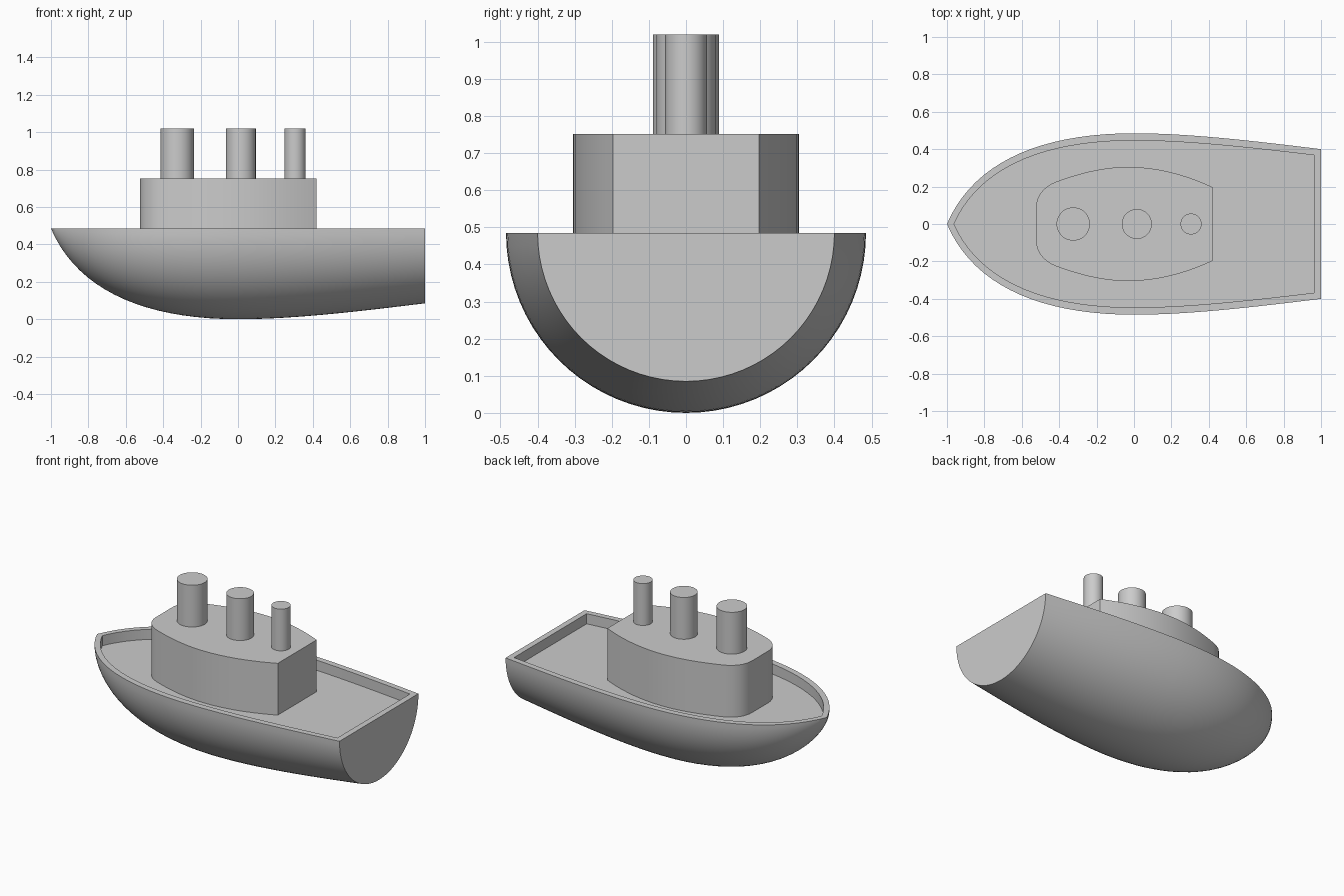
import bpy
import bmesh
from math import pi, sin, cos, radians
from mathutils import Vector
from mathutils.geometry import interpolate_bezier

RIM, DECK, ROOF, TOP = 0.485, 0.42, 0.752, 1.02

cube = bpy.data.objects.get("Cube")
if cube:
    bpy.data.objects.remove(cube, do_unlink=True)

grey = bpy.data.materials.new("plain_grey")
grey.use_nodes = True
grey.diffuse_color = (0.6, 0.6, 0.6, 1)
bsdf = next(n for n in grey.node_tree.nodes if n.type == "BSDF_PRINCIPLED")
bsdf.inputs["Base Color"].default_value = grey.diffuse_color


def finish(name, bm):
    """Turn a bmesh into a smooth-shaded object with crisp edges."""
    bmesh.ops.remove_doubles(bm, verts=bm.verts, dist=1e-5)
    bmesh.ops.recalc_face_normals(bm, faces=bm.faces)
    mesh = bpy.data.meshes.new(name)
    bm.to_mesh(mesh)
    bm.free()
    obj = bpy.data.objects.new(name, mesh)
    bpy.context.collection.objects.link(obj)
    mesh.materials.append(grey)
    bpy.ops.object.select_all(action="DESELECT")
    obj.select_set(True)
    bpy.context.view_layer.objects.active = obj
    bpy.ops.object.shade_smooth_by_angle(angle=radians(30))


def path(*segments, steps=20):
    """Join Bezier segments, each given as start, handle, handle, end."""
    points = []
    for seg in segments:
        pts = interpolate_bezier(*[Vector(p) for p in seg], steps)
        points += pts[1:] if points else pts
    return [(p.x, p.y) for p in points]


def mirrored(side):
    """Close a half outline by mirroring it across the centreline."""
    return side + [(x, -y) for x, y in reversed(side) if y > 1e-6]


def ring(bm, outline, z):
    return [bm.verts.new((x, y, z)) for x, y in outline]


def bridge(bm, a, b, closed=True):
    for i in range(len(a) if closed else len(a) - 1):
        j = (i + 1) % len(a)
        bm.faces.new((a[i], a[j], b[j], b[i]))


def prism(name, outline, z0, z1):
    bm = bmesh.new()
    low, high = ring(bm, outline, z0), ring(bm, outline, z1)
    bridge(bm, low, high)
    bm.faces.new(low)
    bm.faces.new(high)
    finish(name, bm)


# Hull: half revolution of the side curve, with a flat transom
side = path(((-1, 0), (-0.86, 0.33), (-0.5, RIM), (0, RIM)),
            ((0, RIM), (0.3, RIM), (0.65, 0.443), (1, 0.4)))
bm = bmesh.new()
ARC = 40
stations = [[bm.verts.new((x, r * cos(pi * k / ARC), RIM - r * sin(pi * k / ARC)))
             for k in range(ARC + 1)] for x, r in side]
for a, b in zip(stations, stations[1:]):
    bridge(bm, a, b, closed=False)
bm.faces.new(stations[-1])

# Rim, bulwark and sunken deck
outer = mirrored(side)
inner = [(x * 0.9625, y * 0.92) for x, y in outer]
edge, lip, deck = ring(bm, outer, RIM), ring(bm, inner, RIM), ring(bm, inner, DECK)
bridge(bm, edge, lip)
bridge(bm, lip, deck)
bm.faces.new(deck)
finish("hull", bm)

# Cabin: flat front with rounded corners, bowed sides, flat back
cabin_side = path(((-0.525, 0.08), (-0.525, 0.16), (-0.47, 0.21), (-0.4, 0.232)),
                  ((-0.4, 0.232), (-0.28, 0.275), (-0.16, 0.305), (-0.03, 0.305)),
                  ((-0.03, 0.305), (0.13, 0.305), (0.28, 0.262), (0.42, 0.197)),
                  steps=10)
prism("cabin", mirrored(cabin_side), DECK, ROOF)

# Funnels, shrinking towards the stern
for name, x, r in (("front_funnel", -0.325, 0.089),
                   ("middle_funnel", 0.015, 0.08),
                   ("rear_funnel", 0.305, 0.056)):
    circle = [(x + r * cos(2 * pi * k / 48), r * sin(2 * pi * k / 48)) for k in range(48)]
    prism(name, circle, ROOF, TOP)
